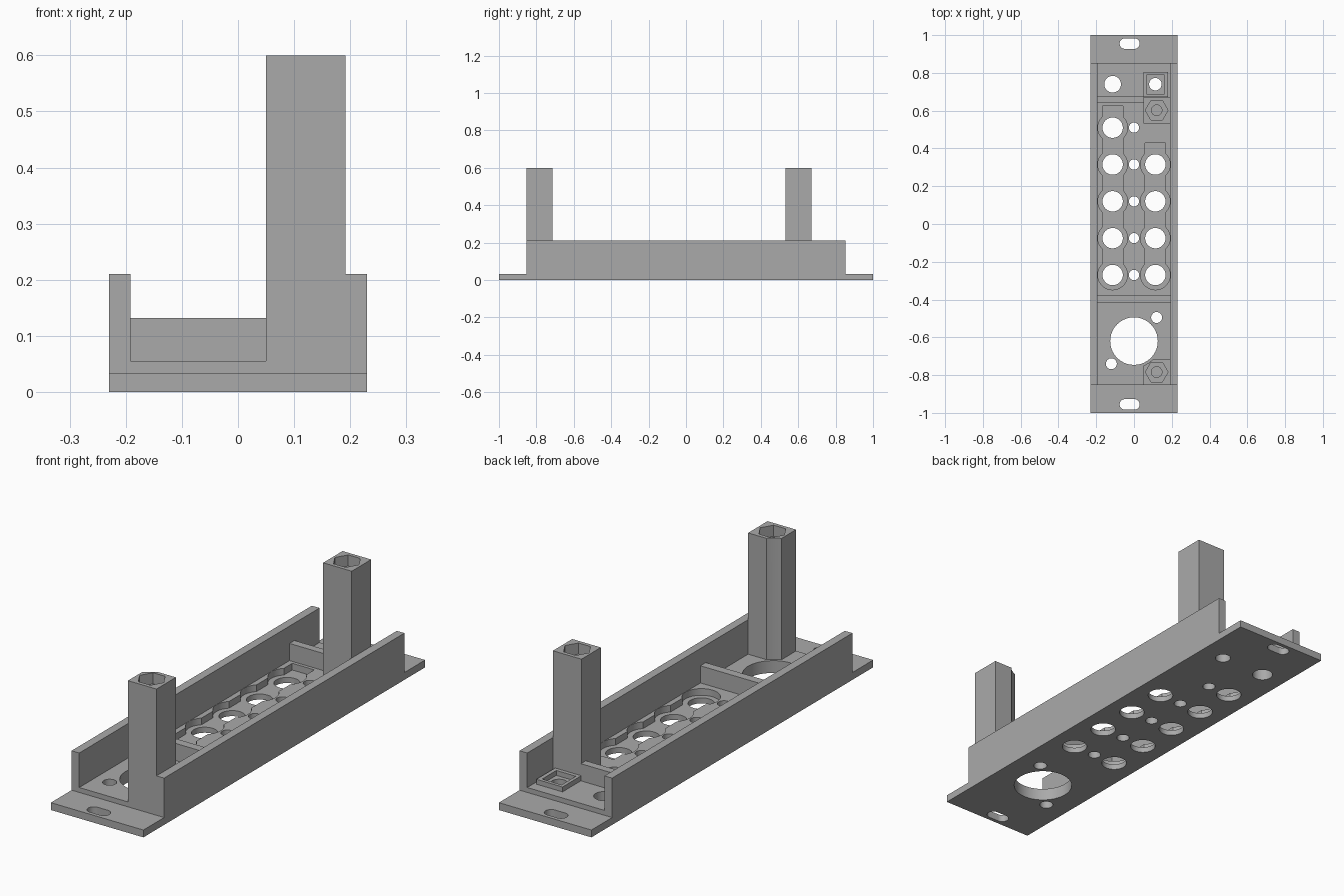
import bpy
import bmesh
from mathutils import Matrix, Vector

if "Cube" in bpy.data.objects:
    bpy.data.objects.remove(bpy.data.objects["Cube"], do_unlink=True)

GREY = (0.4, 0.4, 0.4, 1.0)
mat = bpy.data.materials.new("plain grey")
mat.use_nodes = True
mat.diffuse_color = GREY
mat.node_tree.nodes["Principled BSDF"].inputs["Base Color"].default_value = GREY


def finish(name, bm):
    mesh = bpy.data.meshes.new(name)
    bm.to_mesh(mesh)
    bm.free()
    mesh.materials.append(mat)
    obj = bpy.data.objects.new(name, mesh)
    bpy.context.collection.objects.link(obj)
    return obj


def box(name, x, y, z):
    """Box given by its (low, high) range on each axis."""
    lo, hi = Vector((x[0], y[0], z[0])), Vector((x[1], y[1], z[1]))
    bm = bmesh.new()
    bmesh.ops.create_cube(bm, size=1, matrix=Matrix.Translation((lo + hi) / 2)
                          @ Matrix.Diagonal((*(hi - lo), 1)))
    return finish(name, bm)


def cylinder(name, x, y, r, z, sides=40):
    bm = bmesh.new()
    bmesh.ops.create_cone(bm, cap_ends=True, segments=sides, radius1=r, radius2=r,
                          depth=z[1] - z[0],
                          matrix=Matrix.Translation((x, y, (z[0] + z[1]) / 2)))
    return finish(name, bm)


def hexagon(x, y, r, z):
    """Hexagonal cutter with two points along x."""
    obj = cylinder("nut_cutter", 0, 0, r, z, 6)
    if max(v.co.x for v in obj.data.vertices) < r * 0.95:
        obj.data.transform(Matrix.Rotation(0.5235988, 4, 'Z'))
    obj.data.transform(Matrix.Translation((x, y, 0)))
    return obj


def modify(target, cutter, operation='DIFFERENCE'):
    """Apply a boolean and remove the cutter."""
    cutter.hide_render = True
    mod = target.modifiers.new("cut", 'BOOLEAN')
    mod.operation = operation
    mod.solver = 'EXACT'
    mod.object = cutter
    bpy.context.view_layer.objects.active = target
    bpy.ops.object.modifier_apply(modifier=mod.name)
    bpy.data.objects.remove(cutter, do_unlink=True)


HALF, INNER, END = 0.23, 0.192, 0.853
PLATE, FLOOR, WALL, RIB, TOP = 0.033, 0.055, 0.21, 0.132, 0.6
THROUGH = (-0.1, 0.3)
COLUMN, PITCH, FIRST = 0.113, 0.195, -0.27
rows = [FIRST + PITCH * i for i in range(5)]

# Stepped base with thin mounting flanges at both ends
base = box("base_plate", (-HALF, HALF), (-1, 1), (0, FLOOR))
for s in (-1, 1):
    modify(base, box("flange_cutter", (-1, 1), sorted((s * END, s * 2)), (PLATE, 1)))

# Recessed channels: a strip plus a round seat at each hole
POCKET = (0.025, 0.1)
for x, ys, end in ((-COLUMN, rows, 0.625), (COLUMN, rows[:4], 0.43)):
    modify(base, box("strip_cutter", (x - 0.055, x + 0.055), (FIRST, end), POCKET))
    for y in ys:
        modify(base, cylinder("seat_cutter", x, y, 0.0785, POCKET))

# Through holes
holes = [(-COLUMN, y, 0.054) for y in rows]
holes += [(COLUMN, y, 0.054) for y in rows[:4]]
holes += [(0, y, 0.027) for y in rows]
holes += [(0, -0.62, 0.126), (0.12, -0.495, 0.029), (-0.12, -0.74, 0.029),
          (-COLUMN, 0.74, 0.044), (COLUMN, 0.74, 0.033)]
for x, y, r in holes:
    modify(base, cylinder("hole_cutter", x, y, r, THROUGH))

# Mounting slots in the flanges
for y in (-0.955, 0.955):
    modify(base, box("slot_cutter", (-0.048, 0.002), (y - 0.028, y + 0.028), THROUGH))
    for x in (-0.048, 0.002):
        modify(base, cylinder("slot_end_cutter", x, y, 0.028, THROUGH))

# Side walls
for name, s in (("left_wall", 1), ("right_wall", -1)):
    box(name, sorted((s * INNER, s * HALF)), (-END, END), (FLOOR, WALL))

# Cross ribs
box("front_rib", (-INNER, INNER), (-0.415, -0.377), (FLOOR, RIB))
box("back_rib", (-INNER, 0.05), (0.64, 0.675), (FLOOR, RIB))

# Raised square frame around the back hole
frame = box("square_frame", (0.05, 0.18), (0.672, 0.805), (FLOOR, 0.077))
modify(frame, box("frame_cutter", (0.065, 0.162), (0.689, 0.79), (0, 1)))

# Posts with a nut pocket and a blind screw bore in the top
posts = {}
for name, y in (("front_post", -0.784), ("back_post", 0.602)):
    post = box(name, (0.05, INNER), (y - 0.069, y + 0.069), (FLOOR, TOP))
    modify(post, hexagon(0.12, y, 0.06, (TOP - 0.05, TOP + 0.1)))
    modify(post, cylinder("bore_cutter", 0.12, y, 0.028, (0.2, TOP + 0.1)))
    posts[name] = post

# Round clearance on the front post beside the large opening
modify(posts["front_post"], cylinder("clearance_cutter", 0, -0.62, 0.139, (0, 1), 64))

# Smooth the round walls, keep hard edges
for obj in [base, *posts.values()]:
    bpy.ops.object.select_all(action='DESELECT')
    obj.select_set(True)
    bpy.context.view_layer.objects.active = obj
    bpy.ops.object.shade_smooth_by_angle(angle=0.5)
